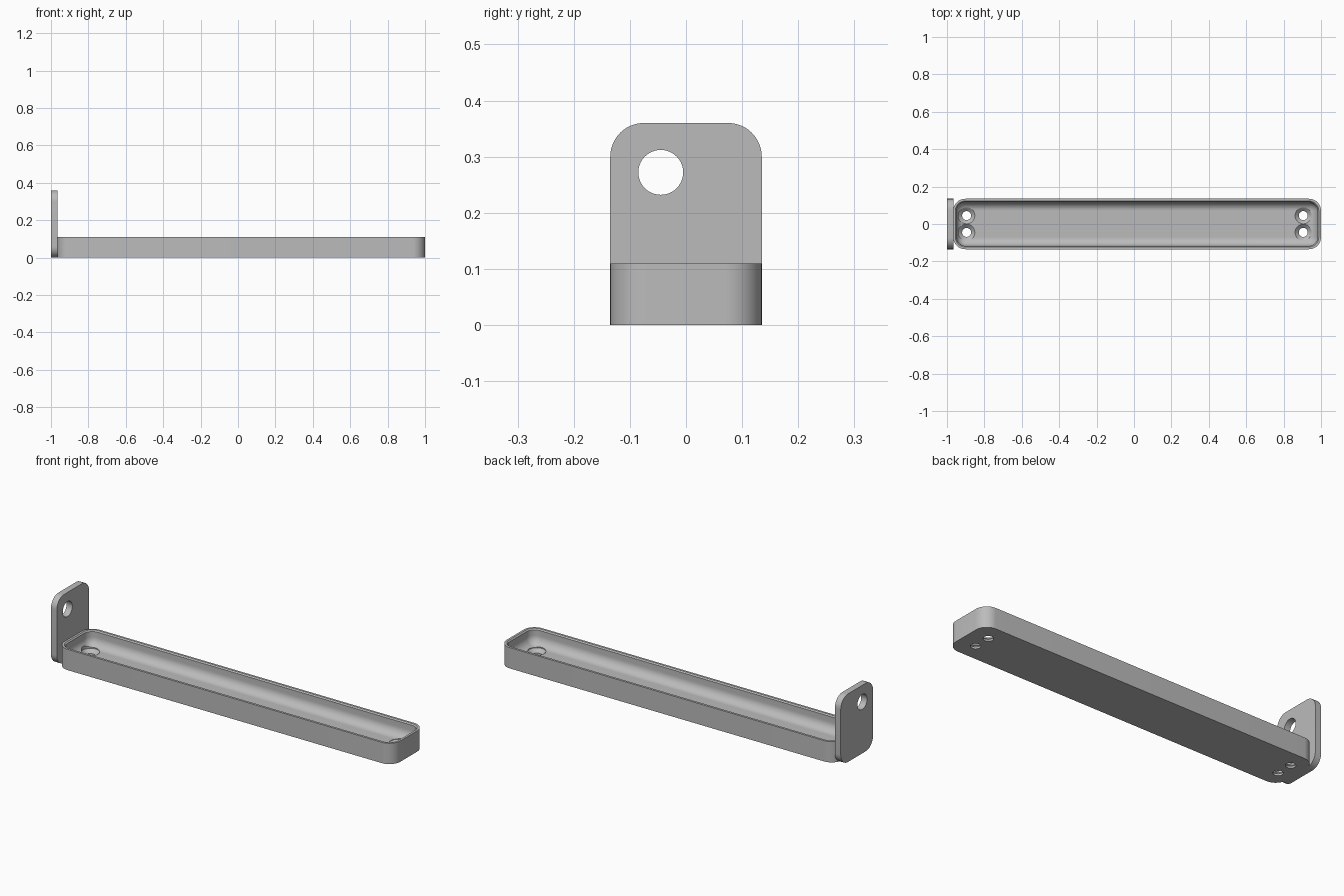
import bpy, bmesh, math
from mathutils import Matrix

if "Cube" in bpy.data.objects:
    bpy.data.objects.remove(bpy.data.objects["Cube"])

grey = bpy.data.materials.new("plain grey")
grey.use_nodes = True
grey.diffuse_color = (0.5, 0.5, 0.5, 1)
grey.node_tree.nodes["Principled BSDF"].inputs["Base Color"].default_value = (0.5, 0.5, 0.5, 1)


def rounded_rect(cx, cy, hx, hy, r, steps=12):
    """Counter-clockwise outline of a rectangle with round corners."""
    pts = []
    for k, (sx, sy) in enumerate(((1, 1), (-1, 1), (-1, -1), (1, -1))):
        for i in range(steps + 1):
            a = math.pi / 2 * (k + i / steps)
            pts.append((cx + sx * (hx - r) + r * math.cos(a),
                        cy + sy * (hy - r) + r * math.sin(a)))
    return pts


def circle(r, n=40):
    return [(r * math.cos(2 * math.pi * i / n), r * math.sin(2 * math.pi * i / n)) for i in range(n)]


def loft(name, sections, matrix=Matrix()):
    """Closed solid through a stack of (outline, height) sections."""
    bm = bmesh.new()
    rings = [[bm.verts.new((x, y, z)) for x, y in outline] for outline, z in sections]
    n = len(rings[0])
    for lo, hi in zip(rings, rings[1:]):
        for i in range(n):
            j = (i + 1) % n
            bm.faces.new((lo[i], lo[j], hi[j], hi[i]))
    bm.faces.new(rings[0][::-1])
    bm.faces.new(rings[-1])
    bm.transform(matrix)
    bmesh.ops.recalc_face_normals(bm, faces=bm.faces)
    mesh = bpy.data.meshes.new(name)
    bm.to_mesh(mesh)
    bm.free()
    mesh.materials.append(grey)
    obj = bpy.data.objects.new(name, mesh)
    bpy.context.collection.objects.link(obj)
    return obj


def activate(obj):
    bpy.ops.object.select_all(action='DESELECT')
    obj.select_set(True)
    bpy.context.view_layer.objects.active = obj


def cut(obj, cutter):
    activate(obj)
    mod = obj.modifiers.new("cut", 'BOOLEAN')
    mod.operation, mod.solver, mod.object = 'DIFFERENCE', 'EXACT', cutter
    bpy.ops.object.modifier_apply(modifier=mod.name)
    bpy.data.objects.remove(cutter)


# Tray: outer wall, flat rim, then a hollow with a filleted floor
CX, HX, HY, R, H = 0.0165, 0.9835, 0.135, 0.065, 0.11
FLOOR, WALL, FILLET = 0.03, 0.018, 0.046


def tray_outline(inset):
    return rounded_rect(CX, 0, HX - inset, HY - inset, R - inset)


sections = [(tray_outline(0), 0), (tray_outline(0), H),
            (tray_outline(WALL - 0.006), H), (tray_outline(WALL), H - 0.006)]
for i in range(11):
    a = math.pi / 2 * i / 10
    sections.append((tray_outline(WALL + FILLET * (1 - math.cos(a))),
                     FLOOR + FILLET * (1 - math.sin(a))))
tray = loft("tray", sections)

# Countersunk screw holes, a pair at each end
for x in (-0.895, 0.905):
    for y in (-0.045, 0.045):
        cut(tray, loft("screw_cutter",
                       [(circle(0.024), -0.02), (circle(0.024), 0.01),
                        (circle(0.044), FLOOR - 0.002), (circle(0.044), 0.2)],
                       Matrix.Translation((x, y, 0))))

# Upright end plate with rounded corners and an off-centre hole
upright = Matrix(((0, 0, 1, 0), (1, 0, 0, 0), (0, 1, 0, 0), (0, 0, 0, 1)))
plate_shape = rounded_rect(0, 0.18, 0.135, 0.18, 0.06)
end_plate = loft("end_plate", [(plate_shape, -1), (plate_shape, -0.966)], upright)
cut(end_plate, loft("plate_cutter", [(circle(0.04), -1.1), (circle(0.04), -0.9)],
                    Matrix.Translation((0, -0.045, 0.272)) @ upright))

for obj in (tray, end_plate):
    activate(obj)
    bpy.ops.object.shade_smooth_by_angle(angle=math.radians(30))
